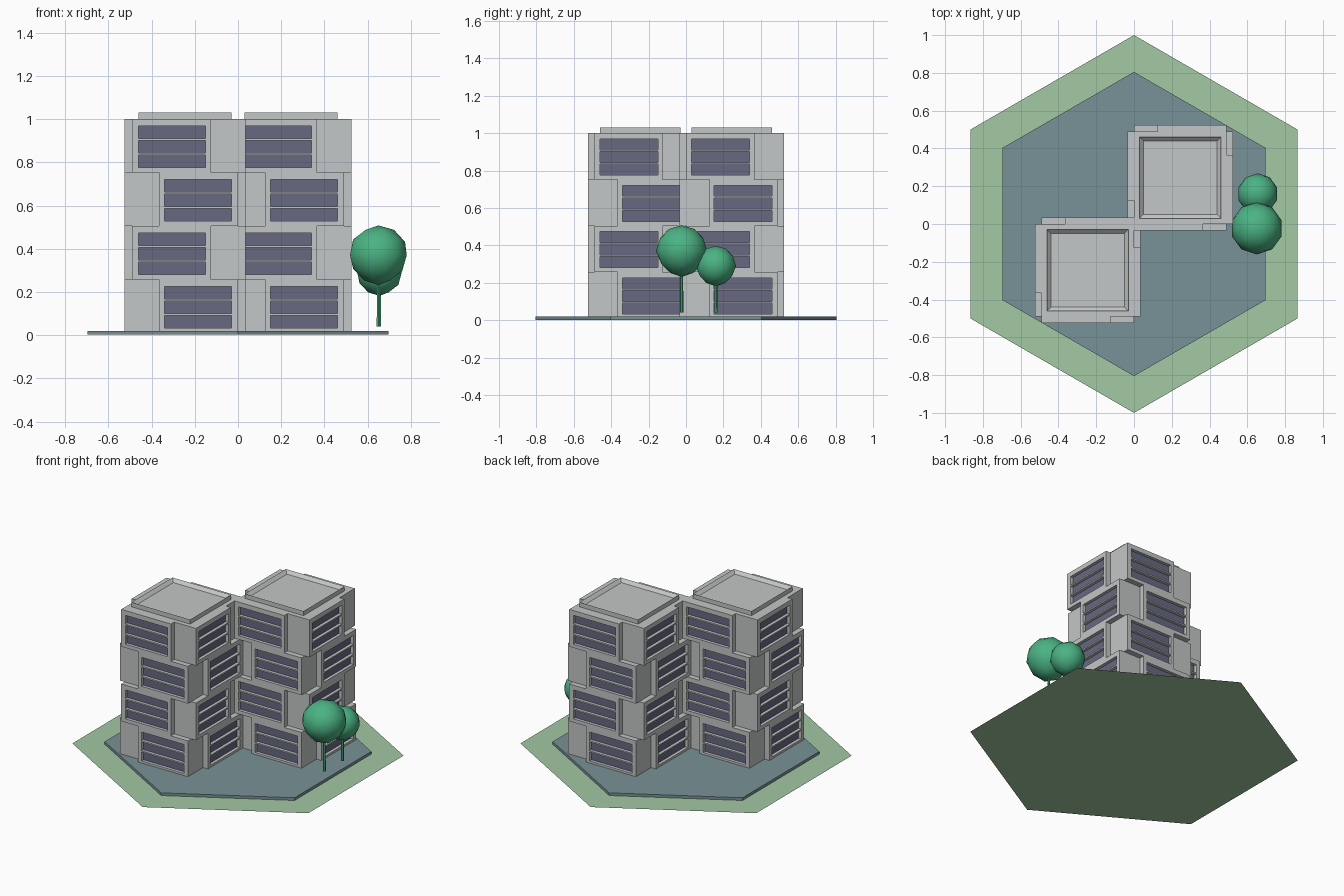
import bpy, bmesh, math
from mathutils import Vector, Matrix

cube = bpy.data.objects.get("Cube")
if cube:
    bpy.data.objects.remove(cube, do_unlink=True)


def material(name, rgb):
    m = bpy.data.materials.new(name)
    m.use_nodes = True
    m.diffuse_color = (*rgb, 1)
    m.node_tree.nodes["Principled BSDF"].inputs["Base Color"].default_value = (*rgb, 1)
    return m


CONCRETE = material("pale concrete", (0.55, 0.57, 0.57))
GLASS = material("slate glass", (0.135, 0.14, 0.22))
PAVING = material("teal paving", (0.19, 0.29, 0.31))
GRASS = material("grass green", (0.37, 0.58, 0.37))
LEAF = material("tree green", (0.07, 0.45, 0.23))


def add_object(name, bm, *mats):
    mesh = bpy.data.meshes.new(name)
    bm.to_mesh(mesh)
    bm.free()
    for m in mats:
        mesh.materials.append(m)
    obj = bpy.data.objects.new(name, mesh)
    bpy.context.collection.objects.link(obj)
    return obj


def prism(bm, points, z0, z1):
    base = bm.faces.new([bm.verts.new((x, y, z0)) for x, y in points])
    if z1 > z0:
        new = bmesh.ops.extrude_face_region(bm, geom=[base], use_keep_orig=True)["geom"]
        verts = [g for g in new if isinstance(g, bmesh.types.BMVert)]
        bmesh.ops.translate(bm, verts=verts, vec=(0, 0, z1 - z0))
        bmesh.ops.recalc_face_normals(bm, faces=bm.faces[:])


def hexagon(radius):
    angles = [math.radians(30 + 60 * i) for i in range(6)]
    return [(radius * math.cos(a), radius * math.sin(a)) for a in angles]


# Ground plates
bm = bmesh.new()
prism(bm, hexagon(1), 0, 0)
add_object("lawn", bm, GRASS)
bm = bmesh.new()
prism(bm, hexagon(0.805), 0.002, 0.02)
add_object("plaza", bm, PAVING)

# Tower: stacked pinwheel storeys, alternately mirrored
CORE, OUT, END = 0.245, 0.28, 0.12
BASE, STOREY = 0.01, 0.2475
WINDOW_DEPTH = 0.02


def storey_points(flip):
    points = []
    for k in range(4):
        turn = Matrix.Rotation(k * math.pi / 2, 2)
        for p in ((-CORE, -OUT), (END, -OUT), (END, -CORE)):
            v = turn @ Vector(p)
            points.append((v.x * flip, v.y))
    return points


def add_windows(bm, flip, z):
    sills = [z + 0.024 + 0.067 * i for i in range(3)]
    levels = [h for s in sills for h in (s, s + 0.058)]
    for k in range(4):
        turn = Matrix.Rotation(k * math.pi / 2, 3, "Z")
        out, along = turn @ Vector((0, -1, 0)), turn @ Vector((flip, 0, 0))

        def bay_faces():
            return [f for f in bm.faces if f.normal.dot(out) > 0.99
                    and f.calc_center_median().dot(out) > OUT - 0.001
                    and z < f.calc_center_median().z < z + STOREY]

        cuts = [(along * u, along) for u in (-0.215, 0.095)]
        cuts += [(Vector((0, 0, h)), Vector((0, 0, 1))) for h in levels]
        for co, no in cuts:
            faces = bay_faces()
            edges = {e for f in faces for e in f.edges}
            verts = {v for f in faces for v in f.verts}
            bmesh.ops.bisect_plane(bm, geom=faces + list(edges) + list(verts),
                                   dist=1e-5, plane_co=co, plane_no=no)
        panes = []
        for f in bay_faces():
            c = f.calc_center_median()
            if -0.215 < c.dot(along) < 0.095 and any(s < c.z < s + 0.058 for s in sills):
                panes.append(f)
        panes = bmesh.ops.extrude_discrete_faces(bm, faces=panes)["faces"]
        for f in panes:
            f.material_index = 1
            bmesh.ops.translate(bm, verts=f.verts[:], vec=-out * WINDOW_DEPTH)


bm = bmesh.new()
for i in range(4):
    flip = 1 if i % 2 else -1
    z = BASE + STOREY * i
    prism(bm, storey_points(flip), z, z + STOREY)
    bm.normal_update()
    add_windows(bm, flip, z)
front_tower = add_object("front_tower", bm, CONCRETE, GLASS)

# Roof parapet with a sunken deck
bm = bmesh.new()
r = 0.215
prism(bm, [(-r, -r), (r, -r), (r, r), (-r, r)], 1, 1.03)
bm.normal_update()
deck = max(bm.faces, key=lambda f: f.calc_center_median().z)
bmesh.ops.inset_region(bm, faces=[deck], thickness=0.03)
bmesh.ops.translate(bm, verts=deck.verts[:], vec=(0, 0, -0.02))
front_parapet = add_object("front_parapet", bm, CONCRETE)

for part, name in ((front_tower, "back_tower"), (front_parapet, "back_parapet")):
    part.location = (-CORE, -CORE, 0)
    twin = part.copy()
    twin.name = name
    twin.location = (CORE, CORE, 0)
    bpy.context.collection.objects.link(twin)


# Trees
def tree(name, x, y, z, radius):
    bm = bmesh.new()
    bmesh.ops.create_icosphere(bm, subdivisions=2, radius=radius)
    for v in bm.verts:
        if v.co.z < 0:
            v.co.x *= 1 + 0.8 * v.co.z
            v.co.y *= 1 + 0.8 * v.co.z
    for f in bm.faces:
        f.smooth = True
    add_object(name + "_crown", bm, LEAF).location = (x, y, z)
    bm = bmesh.new()
    bmesh.ops.create_cone(bm, cap_ends=True, segments=6, radius1=0.009,
                          radius2=0.007, depth=z - 0.04)
    add_object(name + "_trunk", bm, LEAF).location = (x, y, (z + 0.04) / 2)


tree("large_tree", 0.65, -0.023, 0.37, 0.138)
tree("small_tree", 0.655, 0.16, 0.29, 0.108)
